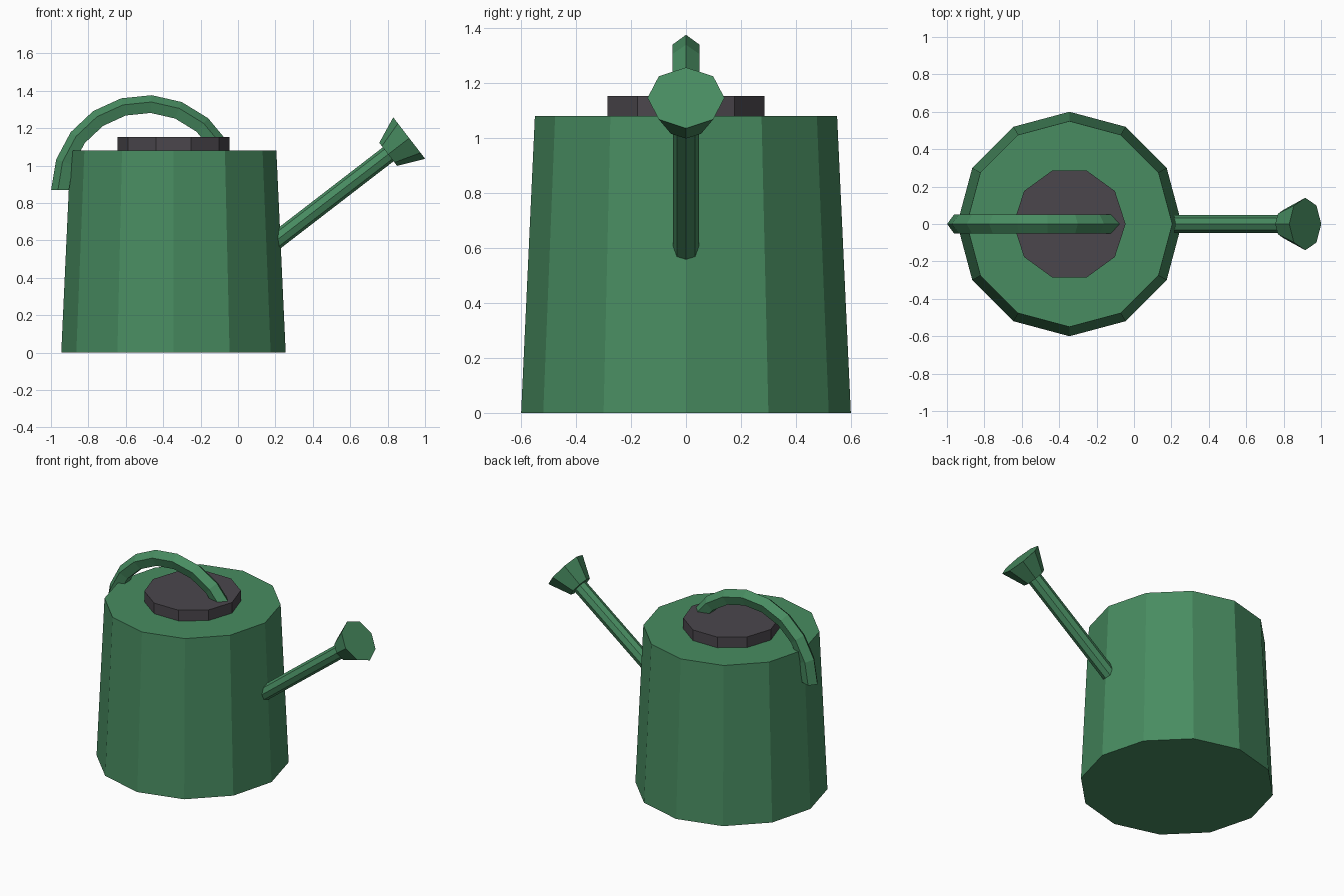
import bpy
import bmesh
from math import sin, cos, radians, tau
from mathutils import Vector

SIDE = Vector((0, 1, 0))
UP = Vector((0, 0, 1))

cube = bpy.data.objects.get("Cube")
if cube:
    bpy.data.objects.remove(cube, do_unlink=True)


def make_material(name, rgb):
    mat = bpy.data.materials.new(name)
    mat.use_nodes = True
    mat.diffuse_color = (*rgb, 1)
    bsdf = mat.node_tree.nodes["Principled BSDF"]
    bsdf.inputs["Base Color"].default_value = (*rgb, 1)
    bsdf.inputs["Roughness"].default_value = 0.8
    return mat


def loft(name, sides, stations, mat):
    """Skin regular polygons; each station is (centre, direction, radius)."""
    bm = bmesh.new()
    rings = []
    for centre, along, radius in stations:
        out = along.cross(SIDE).normalized()
        rings.append([
            bm.verts.new(centre + radius * (out * cos(tau * i / sides) + SIDE * sin(tau * i / sides)))
            for i in range(sides)
        ])
    for a, b in zip(rings, rings[1:]):
        for i in range(sides):
            j = (i + 1) % sides
            bm.faces.new((a[i], a[j], b[j], b[i]))
    bm.faces.new(rings[0])
    bm.faces.new(rings[-1])
    bmesh.ops.recalc_face_normals(bm, faces=bm.faces)
    mesh = bpy.data.meshes.new(name)
    bm.to_mesh(mesh)
    bm.free()
    mesh.materials.append(mat)
    obj = bpy.data.objects.new(name, mesh)
    bpy.context.collection.objects.link(obj)
    return obj


green = make_material("garden_green", (0.065, 0.262, 0.119))
grey = make_material("dark_grey", (0.07, 0.062, 0.073))

# Tapered tank and its lid
tank_x = -0.345
loft("tank", 12, [(Vector((tank_x, 0, 0)), UP, 0.6),
                  (Vector((tank_x, 0, 1.08)), UP, 0.55)], green)
loft("lid", 10, [(Vector((tank_x, 0, 1.07)), UP, 0.3),
                 (Vector((tank_x, 0, 1.153)), UP, 0.3)], grey)

# Arched handle from the back of the tank to the lid
arch_centre = Vector((-0.492, 0, 0.87))
arch = []
for step in range(9):
    t = radians(180 - 18.7 * step)
    arch.append((arch_centre + 0.4545 * Vector((cos(t), 0, sin(t))),
                 Vector((sin(t), 0, -cos(t))), 0.0525))
loft("handle", 5, arch, green)

# Straight spout with a flared rose at its end
aim = Vector((0.792, 0, 0.61))
neck = Vector((0.803, 0, 1.06))
loft("spout", 8, [(neck - aim * 0.8, aim, 0.047), (neck + aim * 0.02, aim, 0.047)], green)
loft("rose", 8, [(neck, aim, 0.078), (neck + aim * 0.142, aim, 0.14)], green)
